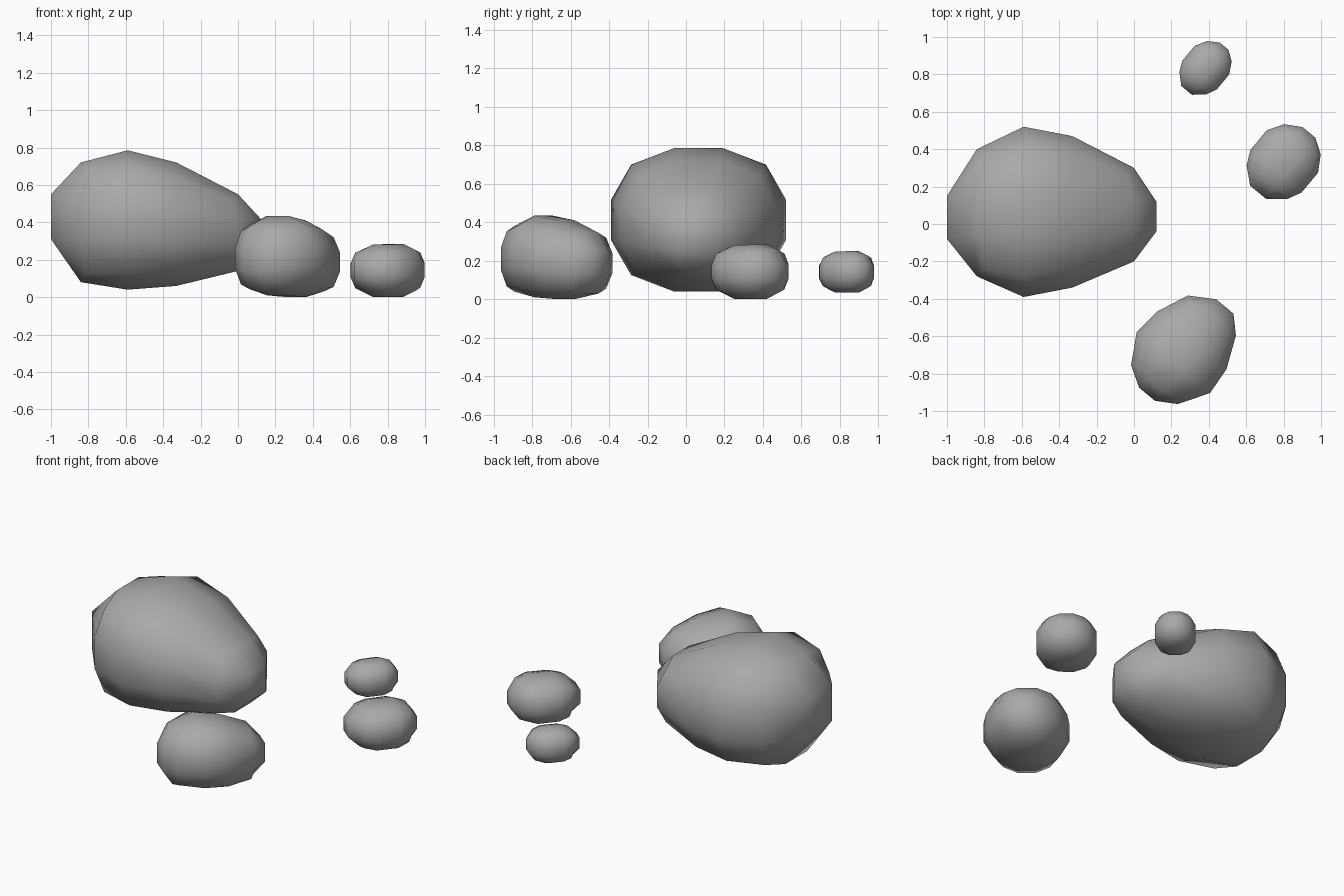
import bpy, bmesh, math
from mathutils import Matrix, Vector

if "Cube" in bpy.data.objects:
    bpy.data.objects.remove(bpy.data.objects["Cube"])

stone = bpy.data.materials.new("stone grey")
stone.diffuse_color = (0.4, 0.4, 0.4, 1)
stone.use_nodes = True
stone.node_tree.nodes["Principled BSDF"].inputs["Base Color"].default_value = stone.diffuse_color


def boulder(name, stations, loc=(0, 0, 0), turn=0.0, scale=(1, 1, 1)):
    """Rounded 3x3x3 block. Six stations along its length:
    cap, shoulder, ring, ring, shoulder, cap = (u, v_lo, v_hi, z_lo, z_hi)."""
    bm = bmesh.new()
    bmesh.ops.create_cube(bm, size=2)
    bmesh.ops.subdivide_edges(bm, edges=bm.edges[:], cuts=2, use_grid_fill=True)
    mid = sum(s[0] for s in stations[2:4]) / 2
    for v in bm.verts:
        i, j, k = (round((c + 1) * 1.5) for c in v.co)
        sj, sk = (1 if j > 1 else -1), (1 if k > 1 else -1)
        in_j, in_k = j in (1, 2), k in (1, 2)
        pull = 1.0
        if i in (1, 2):                        # middle rings
            s = stations[i + 1]
            side, inner, corner = 1.0, 0.28, 0.77
            if not in_j and not in_k:
                pull = 0.95
        elif in_j and in_k:                    # end caps
            s = stations[0 if i == 0 else 5]
            side = inner = corner = 1.0
        else:                                  # shoulders
            s = stations[1 if i == 0 else 4]
            side, inner, corner = 1.0, 0.33, 0.84
            if not in_j and not in_k:
                pull = 0.92
        if in_j and in_k:
            fy = fz = 1.0
        elif in_j:
            fy, fz = inner, side
        elif in_k:
            fy, fz = side, inner
        else:
            fy = fz = corner
        u, y0, y1, z0, z1 = s
        v.co = Vector((mid + (u - mid) * pull,
                       (y0 + y1) / 2 + sj * fy * (y1 - y0) / 2,
                       (z0 + z1) / 2 + sk * fz * (z1 - z0) / 2))
    # place it
    bm.transform(Matrix.Translation(loc) @ Matrix.Rotation(turn, 4, 'Z')
                 @ Matrix.Diagonal((*scale, 1)))
    bmesh.ops.recalc_face_normals(bm, faces=bm.faces[:])
    for f in bm.faces:
        f.smooth = True
    me = bpy.data.meshes.new(name)
    bm.to_mesh(me)
    bm.free()
    me.materials.append(stone)
    ob = bpy.data.objects.new(name, me)
    bpy.context.collection.objects.link(ob)
    return ob


# Large boulder, tapering to the right
boulder("large_boulder", [
    (-1.00, -0.08, 0.15, 0.31, 0.55),
    (-0.84, -0.28, 0.40, 0.08, 0.72),
    (-0.59, -0.39, 0.52, 0.04, 0.785),
    (-0.33, -0.34, 0.47, 0.06, 0.72),
    (0.00, -0.20, 0.30, 0.14, 0.55),
    (0.12, -0.04, 0.12, 0.25, 0.42)])

# Medium boulder, sloping down towards its inner end
turn = math.radians(50.3)
boulder("medium_boulder", [
    (-0.315, -0.055, 0.055, 0.14, 0.27),
    (-0.250, -0.160, 0.165, 0.04, 0.38),
    (-0.095, -0.255, 0.255, 0.01, 0.435),
    (0.060, -0.241, 0.241, 0.00, 0.41),
    (0.230, -0.165, 0.170, 0.03, 0.345),
    (0.312, -0.080, 0.040, 0.13, 0.25)],
    (0.271, -0.668, 0), turn)

# Two small stones share one unit shape
pebble = [(-1.00, -0.30, 0.32, -0.32, 0.32),
          (-0.66, -0.79, 0.79, -0.80, 0.80),
          (-0.30, -1.00, 1.00, -1.00, 0.98),
          (0.36, -1.00, 1.00, -1.00, 1.00),
          (0.76, -0.71, 0.71, -0.78, 0.80),
          (1.00, -0.27, 0.23, -0.30, 0.32)]
boulder("small_stone", pebble, (0.799, 0.33, 0.143), turn, (0.21, 0.178, 0.141))
boulder("tiny_stone", pebble, (0.381, 0.833, 0.142), turn, (0.155, 0.12, 0.108))
